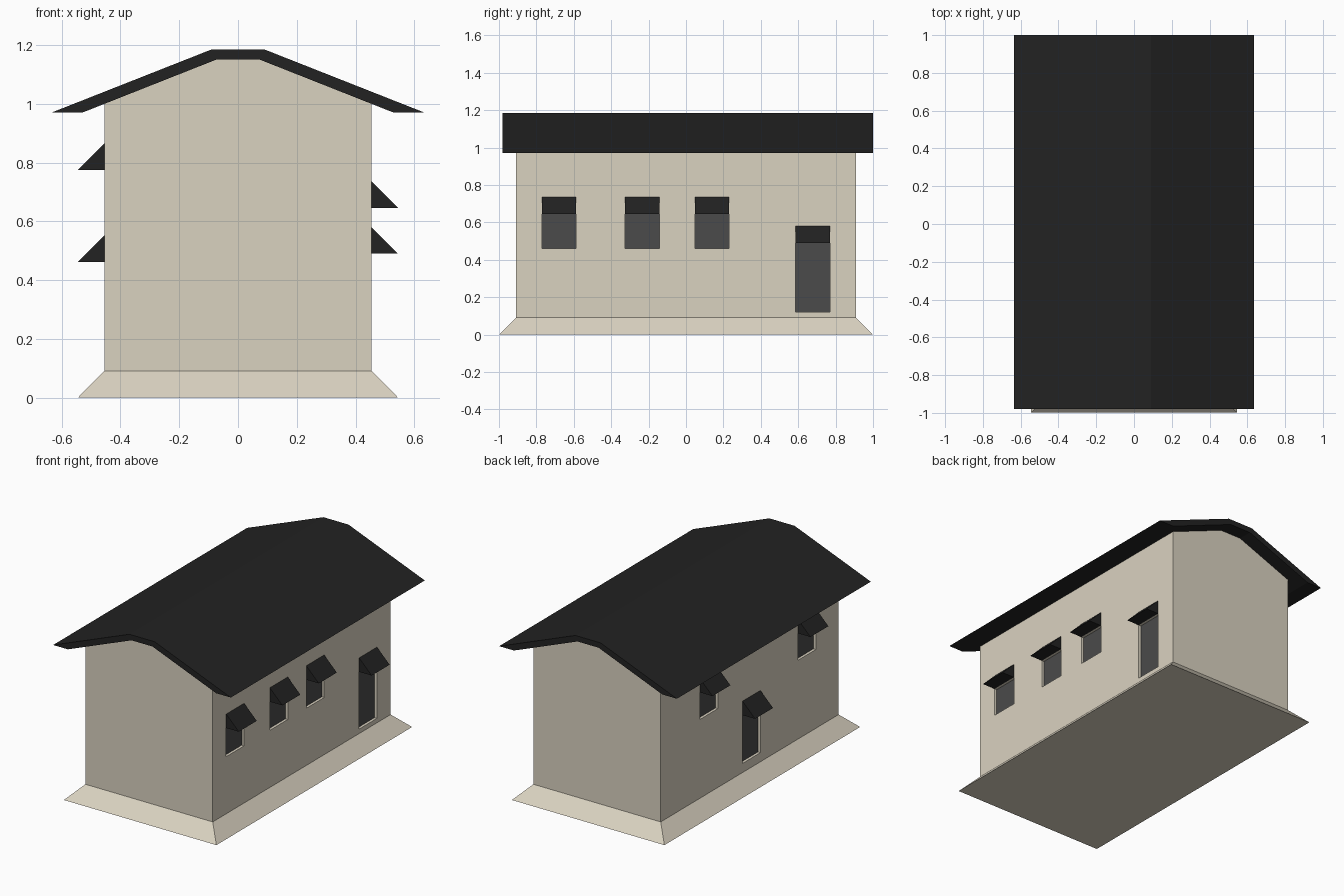
import bpy, bmesh

if "Cube" in bpy.data.objects:
    bpy.data.objects.remove(bpy.data.objects["Cube"])


def material(name, rgb):
    m = bpy.data.materials.new(name)
    m.diffuse_color = (*rgb, 1)
    m.use_nodes = True
    m.node_tree.nodes["Principled BSDF"].inputs["Base Color"].default_value = m.diffuse_color
    return m


PLASTER = material("cream plaster", (0.70, 0.645, 0.53))
ROOFING = material("black roofing", (0.016, 0.016, 0.016))
PANE = material("dark grey pane", (0.07, 0.07, 0.07))


def finish(name, bm, mat):
    bmesh.ops.recalc_face_normals(bm, faces=bm.faces)
    mesh = bpy.data.meshes.new(name)
    bm.to_mesh(mesh)
    bm.free()
    mesh.materials.append(mat)
    ob = bpy.data.objects.new(name, mesh)
    bpy.context.collection.objects.link(ob)
    return ob


def prism(name, profile, y0, y1, mat):
    """Extrude an x-z profile from y0 to y1."""
    bm = bmesh.new()
    face = bm.faces.new([bm.verts.new((x, y0, z)) for x, z in profile])
    ext = bmesh.ops.extrude_face_region(bm, geom=[face])["geom"]
    bmesh.ops.translate(bm, vec=(0, y1 - y0, 0),
                        verts=[v for v in ext if isinstance(v, bmesh.types.BMVert)])
    return finish(name, bm, mat)


def box(name, x0, x1, y0, y1, z0, z1, mat):
    return prism(name, [(x0, z0), (x1, z0), (x1, z1), (x0, z1)], y0, y1, mat)


def mirrored(half):
    """Complete a symmetric profile from its right half."""
    return half + [(-x, z) for x, z in reversed(half)]


# Sloping plinth: a cube with its top ring drawn in
bm = bmesh.new()
bmesh.ops.create_cube(bm, size=1)
for v in bm.verts:
    top = v.co.z > 0
    v.co.x *= 0.91 if top else 1.09
    v.co.y *= 1.816 if top else 1.998
    v.co.z = 0.091 if top else 0
finish("plinth", bm, PLASTER)

# House body with clipped gable
W, DEPTH = 0.455, 0.02
body = prism("house_walls", mirrored([(W, 0.085), (W, 1.0), (0.075, 1.15)]),
             -0.908, 0.908, PLASTER)

# Roof shell with pointed eaves
inner = [(0.53, 0.97), (0.075, 1.15)]
outer = [(0.635, 0.97), (0.09, 1.185)]
prism("roof", [*inner, *[(-x, z) for x, z in reversed(inner)],
               *[(-x, z) for x, z in outer], *reversed(outer)],
      -0.98, 1.0, ROOFING)

# Openings: name, side, y start, sill height, head height
openings = [
    ("right_window_1", 1, -0.77, 0.46, 0.645),
    ("right_window_2", 1, -0.325, 0.46, 0.645),
    ("right_window_3", 1, 0.047, 0.46, 0.645),
    ("right_door", 1, 0.586, 0.12, 0.49),
    ("left_window_1", -1, 0.325, 0.60, 0.775),
    ("left_door", -1, -0.11, 0.15, 0.462),
    ("left_window_2", -1, -0.675, 0.60, 0.775),
]
for name, side, y, z0, z1 in openings:
    y1 = y + 0.183
    # Recess cut into the wall
    xs = sorted((side * (W - DEPTH), side * (W + 0.05)))
    cutter = box(name + "_cutter", *xs, y, y1, z0, z1, PLASTER)
    cutter.hide_render = True
    mod = body.modifiers.new(name, "BOOLEAN")
    mod.operation, mod.solver, mod.object = "DIFFERENCE", "EXACT", cutter
    with bpy.context.temp_override(object=body, active_object=body):
        bpy.ops.object.modifier_apply(modifier=name)
    bpy.data.objects.remove(cutter)
    # Pane at the back of the recess
    xs = sorted((side * (W - DEPTH - 0.003), side * (W - DEPTH + 0.003)))
    box(name + "_pane", *xs, y, y1, z0, z1, PANE)
    # Wedge awning above the opening
    prism(name + "_awning",
          [(side * W, z1), (side * (W + 0.09), z1), (side * W, z1 + 0.09)],
          y, y1, ROOFING)
